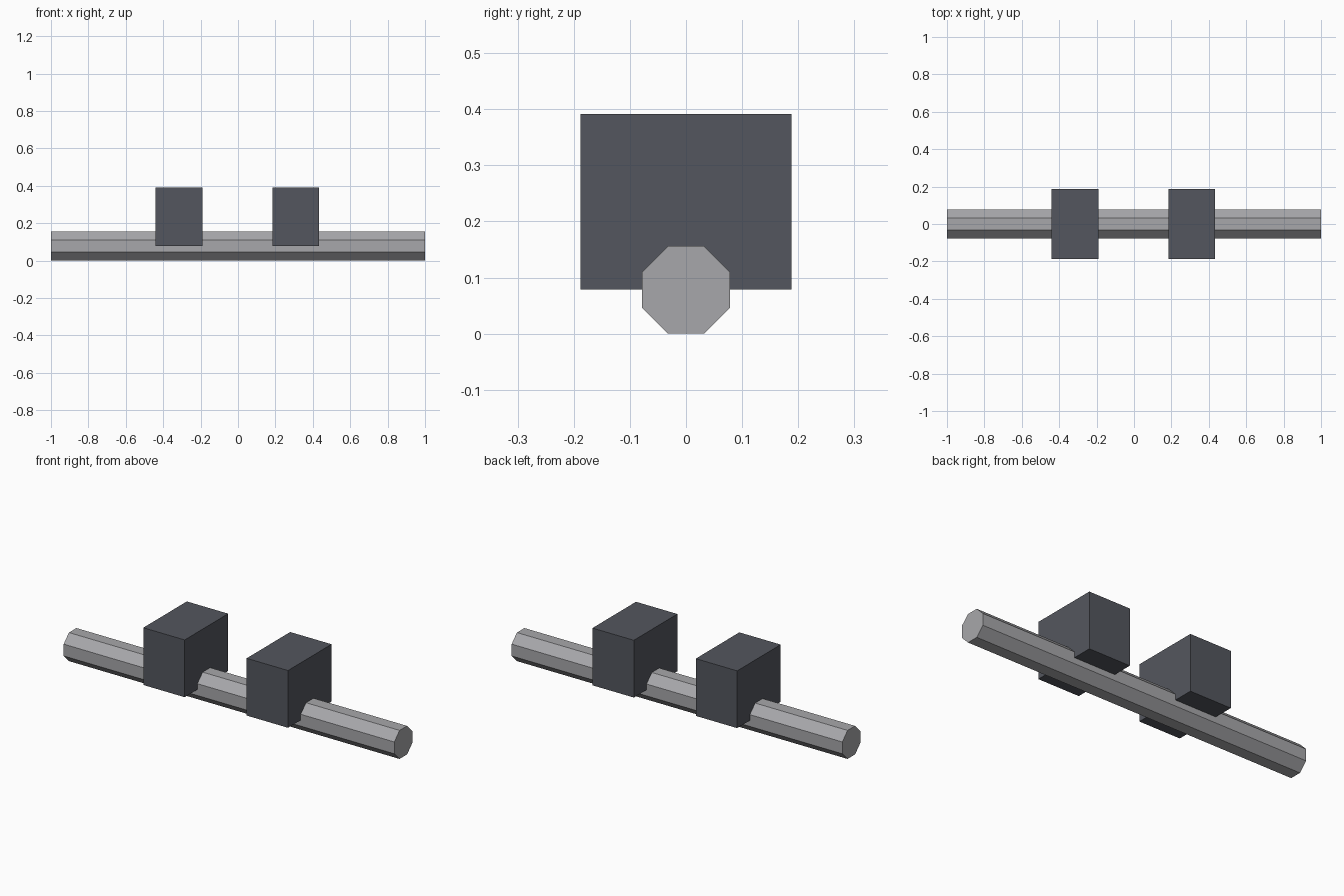
import bpy, math
from mathutils import Matrix

if "Cube" in bpy.data.objects:
    bpy.data.objects.remove(bpy.data.objects["Cube"])


def material(name, rgb):
    m = bpy.data.materials.new(name)
    m.diffuse_color = (*rgb, 1)
    m.use_nodes = True
    m.node_tree.nodes["Principled BSDF"].inputs["Base Color"].default_value = m.diffuse_color
    return m


steel = material("light grey metal", (0.39, 0.39, 0.405))
dark = material("dark slate grey", (0.088, 0.094, 0.112))

# Octagonal rod lying along x, with flat sides facing up and down
R = 0.078
bpy.ops.mesh.primitive_cylinder_add(vertices=8, radius=R / math.cos(math.pi / 8), depth=2)
rod = bpy.context.object
rod.name = "rod"
rod.data.transform(Matrix.Translation((0, 0, R))
                   @ Matrix.Rotation(math.pi / 2, 4, 'Y')
                   @ Matrix.Rotation(math.pi / 8, 4, 'Z'))
rod.data.materials.append(steel)

# Two blocks straddling the upper half of the rod
for name, x in (("left_block", -0.316), ("right_block", 0.309)):
    bpy.ops.mesh.primitive_cube_add(size=1)
    block = bpy.context.object
    block.name = name
    block.data.transform(Matrix.Translation((x, 0, 0.235))
                         @ Matrix.Diagonal((0.25, 0.376, 0.313, 1)))
    block.data.materials.append(dark)
